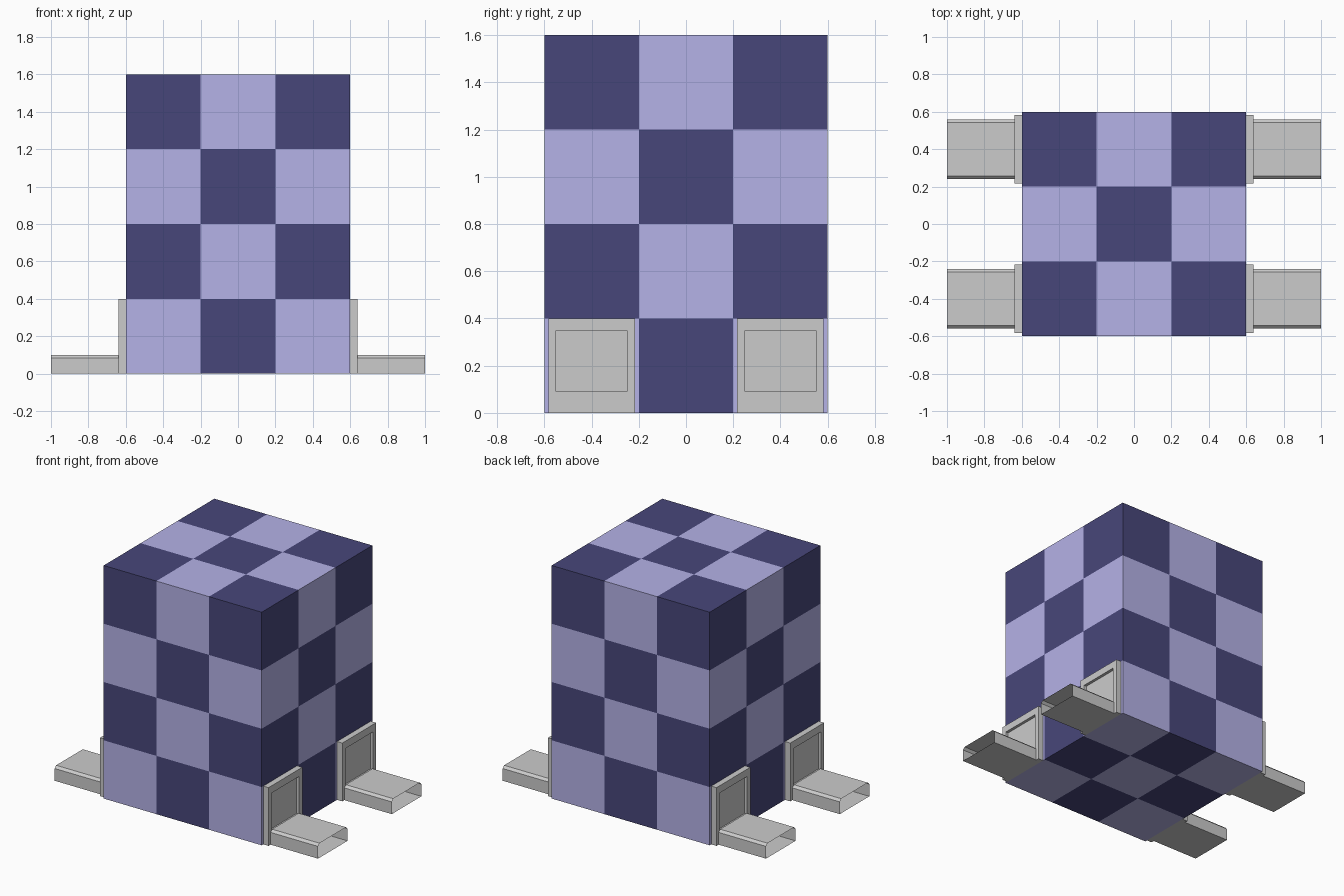
import bpy, bmesh
from mathutils import Vector

if "Cube" in bpy.data.objects:
    bpy.data.objects.remove(bpy.data.objects["Cube"])

CELL = 0.4


def material(name, rgb):
    m = bpy.data.materials.new(name)
    m.diffuse_color = (*rgb, 1)
    m.use_nodes = True
    m.node_tree.nodes["Principled BSDF"].inputs["Base Color"].default_value = m.diffuse_color
    return m


def finish(name, bm, mirror=False):
    me = bpy.data.meshes.new(name)
    bm.to_mesh(me)
    bm.free()
    ob = bpy.data.objects.new(name, me)
    bpy.context.collection.objects.link(ob)
    if mirror:
        ob.modifiers.new("mirror_x", "MIRROR").use_axis = (True, False, False)
    return ob


# checkered tower body: only the outer faces of a 3 x 3 x 4 stack of cubes
def body():
    size = (3, 3, 4)
    bm = bmesh.new()
    for i in range(3):
        for j in range(3):
            for k in range(4):
                idx = (i, j, k)
                c = Vector(((i - 1) * CELL, (j - 1) * CELL, (k + 0.5) * CELL))
                for axis in range(3):
                    for sign in (-1, 1):
                        if idx[axis] != (0 if sign < 0 else size[axis] - 1):
                            continue
                        n, u = Vector((0, 0, 0)), Vector((0, 0, 0))
                        n[axis] = sign
                        u[(axis + 1) % 3] = 1
                        v = n.cross(u)
                        h = CELL / 2
                        corners = [(-1, -1), (1, -1), (1, 1), (-1, 1)]
                        f = bm.faces.new([bm.verts.new(c + h * (n + a * u + b * v))
                                          for a, b in corners])
                        f.material_index = (i + j + k) % 2
    bmesh.ops.remove_doubles(bm, verts=bm.verts, dist=0.001)
    ob = finish("checkered_body", bm)
    ob.data.materials.append(material("light_violet", (0.46, 0.445, 0.80)))
    ob.data.materials.append(material("dark_violet", (0.064, 0.062, 0.195)))


# mounting plate with a recessed window on its outer face
def plate(name, y):
    bm = bmesh.new()
    bmesh.ops.create_cube(bm, size=1)
    for v in bm.verts:
        v.co = (0.62 + v.co.x * 0.04, y + v.co.y * 0.366, 0.2 + v.co.z * 0.4)
    bm.normal_update()
    face = max(bm.faces, key=lambda f: f.normal.x)
    bmesh.ops.inset_individual(bm, faces=[face], thickness=0.035)
    for v in face.verts:
        v.co.y = y + (0.15 if v.co.y > y else -0.15)
        v.co.z = 0.35 if v.co.z > 0.2 else 0.09
    ext = bmesh.ops.extrude_discrete_faces(bm, faces=[face])["faces"]
    bmesh.ops.translate(bm, verts=ext[0].verts, vec=(-0.02, 0, 0))
    finish(name, bm, mirror=True)


# hollow foot: thin tube with chamfered top edges, open at the outer end
def foot(name, y):
    w, h, c = 0.16, 0.1, 0.016
    prof = [(-w, 0), (w, 0), (w, h - c), (w - c, h), (c - w, h), (-w, h - c)]
    bm = bmesh.new()
    rings = [[bm.verts.new((x, y + a, z)) for a, z in prof] for x in (0.64, 1.0)]
    n = len(prof)
    for s in range(n):
        t = (s + 1) % n
        bm.faces.new((rings[0][s], rings[1][s], rings[1][t], rings[0][t]))
    bm.normal_update()
    if bm.faces[:][0].normal.z > 0:
        bmesh.ops.reverse_faces(bm, faces=bm.faces[:])
    finish(name, bm, mirror=True)


body()
for label, y in (("front", -0.4), ("back", 0.4)):
    plate(label + "_plates", y)
    foot(label + "_feet", y)
